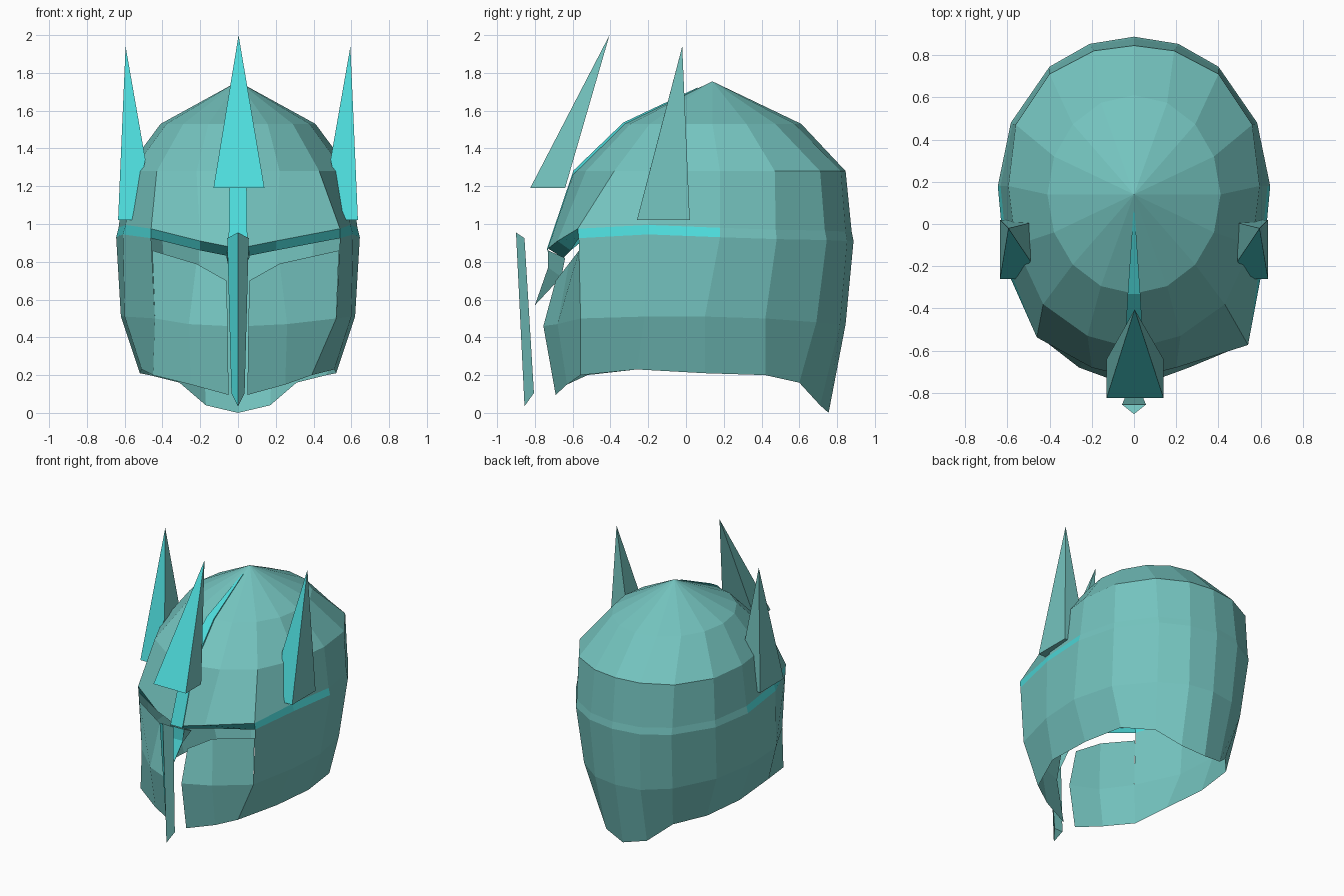
import bpy, bmesh, math
from mathutils import Vector

if "Cube" in bpy.data.objects:
    bpy.data.objects.remove(bpy.data.objects["Cube"])


def material(name, color):
    m = bpy.data.materials.new(name)
    m.diffuse_color = (*color, 1)
    m.use_nodes = True
    m.node_tree.nodes["Principled BSDF"].inputs["Base Color"].default_value = m.diffuse_color
    return m


TEAL = material("dull_teal", (0.175, 0.55, 0.52))
CYAN = material("bright_cyan", (0.075, 0.71, 0.71))
HEAD = Vector((0, 0.1, 0.75))


def build(name, verts, faces, cyan=lambda f: False, shell=False, mirror=False):
    """Mesh object; faces matching the cyan rule get the second material."""
    me = bpy.data.meshes.new(name)
    me.from_pydata(verts, [], faces)
    me.materials.append(TEAL)
    me.materials.append(CYAN)
    ob = bpy.data.objects.new(name, me)
    bpy.context.collection.objects.link(ob)
    bm = bmesh.new()
    bm.from_mesh(me)
    bmesh.ops.remove_doubles(bm, verts=bm.verts, dist=1e-5)
    bmesh.ops.recalc_face_normals(bm, faces=bm.faces)
    if shell:  # open skins face away from the head centre
        for f in bm.faces:
            if f.normal.dot(f.calc_center_median() - HEAD) < 0:
                f.normal_flip()
    bm.normal_update()
    for f in bm.faces:
        f.material_index = 1 if cyan(f) else 0
    bm.to_mesh(me)
    bm.free()
    if mirror:
        ob.modifiers.new("mirror", 'MIRROR')
    return ob


def place(p, s):
    """Point on side s; the front corners sit slightly skewed to the right."""
    x, y, z = p
    if x > .35 and y < -.5:
        return (s * x + (.04 if z > .35 else -.03), y - s * .018, z)
    return (s * x, y, z)


def loft(name, rows, sides=(1, -1), **kw):
    """Skin between rows holding equal numbers of points, on both sides."""
    n, verts, faces = len(rows[0]), [], []
    for s in sides:
        b = len(verts)
        verts += [place(p, s) for r in rows for p in r]
        faces += [(b + i * n + j, b + i * n + j + 1,
                   b + (i + 1) * n + j + 1, b + (i + 1) * n + j)
                  for i in range(len(rows) - 1) for j in range(n - 1)]
    return build(name, verts, faces, shell=True, **kw)


# Dome: half rings running from the front to the back
crown = [(0.41 * math.sin(i * math.pi / 8),
          0.14 - 0.47 * math.cos(i * math.pi / 8), 1.53) for i in range(9)]
temple = [(x, y, 1.28) for x, y in [
    (0, -.59), (.22, -.53), (.43, -.38), (.56, -.1), (.595, .18),
    (.56, .47), (.4, .71), (.19, .82), (0, .845)]]
brow = [(0, -.73, .87), (.2, -.68, .91), (.5, -.555, .975), (.595, -.2, .995),
        (.632, .18, .98), (.575, .475, .97), (.4, .735, .965),
        (.205, .845, .96), (0, .877, .96)]
apex = [(0, .14, 1.755)] * 9
loft("helmet_dome", [apex, crown, temple, brow])

# Top edge of the lower shell
upper = [(.5, -.55, .925), (.61, -.2, .945), (.645, .18, .93),
         (.583, .48, .92), (.4, .745, .915), (.21, .853, .91), (0, .887, .91)]

# Band under the dome, bright on the front half, tucked under the brow
recess = [(0, -.65, .82), (.2, -.61, .86)] + upper
loft("brow_band", [brow, recess],
     cyan=lambda f: f.calc_center_median().y < 0.18)

# Lower shell wrapping the sides and back
middle = [(.48, -.54, .5), (.6, -.22, .51), (.62, .1, .51),
          (.55, .42, .5), (.37, .69, .48), (.19, .815, .47), (0, .845, .47)]
rim = [(.42, -.54, .2), (.51, -.26, .23), (.52, .1, .21),
       (.47, .42, .2), (.31, .6, .16), (.17, .71, .04), (0, .755, 0)]
loft("lower_shell", [upper, middle, rim])

# Cheek guards with an open slot between them
loft("cheek_guards", [
    [(.494, -.548, .86), (.22, -.62, .79), (.06, -.69, .7)],
    [(.48, -.54, .5), (.26, -.68, .47), (.055, -.755, .46)],
    [(.42, -.54, .2), (.25, -.63, .15), (.05, -.69, .095)]])

# Crest strip lying almost flush on the dome, from the top to the brow
loft("crest_strip", [
    [(-w, y, z - .02), (-w, y, z), (w, y, z), (w, y, z - .02)]
    for w, y, z in [(.003, .06, 1.722), (.03, -.332, 1.537),
                    (.045, -.596, 1.283), (.05, -.736, .87)]],
     sides=(1,), cyan=lambda f: True)

# Nose guard tapering to a point under the brow
build("nose_guard", [(-.06, -.73, .86), (.06, -.73, .86), (.06, -.64, .82),
                     (-.06, -.64, .82), (-.05, -.73, .77), (.05, -.73, .77),
                     (0, -.66, .72), (0, -.8, .57)],
      [(0, 1, 5, 4), (0, 3, 2, 1), (1, 2, 6, 5), (3, 0, 4, 6), (2, 3, 6),
       (4, 5, 7), (5, 6, 7), (6, 4, 7)],
      cyan=lambda f: f.normal.y < -.5)

# Face blade with a ridge down its front
build("face_blade", [(0, -.9, .955), (.057, -.855, .925), (-.057, -.855, .925),
                     (0, -.855, .035), (.035, -.805, .105), (-.035, -.805, .105)],
      [(0, 1, 2), (3, 5, 4), (0, 3, 4, 1), (0, 2, 5, 3), (1, 4, 5, 2)],
      cyan=lambda f: f.normal.x < -.3)


def front_facing(f):
    return f.normal.y < -.7


# Tall front spike floating above the brow
build("front_spike", [(-.13, -.825, 1.19), (.14, -.825, 1.19),
                      (.14, -.64, 1.19), (-.13, -.64, 1.19), (.003, -.405, 2)],
      [(3, 2, 1, 0), (0, 1, 4), (1, 2, 4), (2, 3, 4), (3, 0, 4)],
      cyan=front_facing)

# Side spikes with a kinked inner edge
tip = (.595, -.02, 1.94)
build("side_spikes", [(.635, -.26, 1.02), (.56, -.26, 1.02), (.49, -.177, 1.34),
                      (.635, .02, 1.02), (.56, .02, 1.02), (.49, .006, 1.34), tip],
      [(0, 1, 2, 6), (3, 6, 5, 4), (0, 6, 3), (0, 3, 4, 1), (1, 4, 5, 2),
       (2, 5, 6)], cyan=front_facing, mirror=True)
